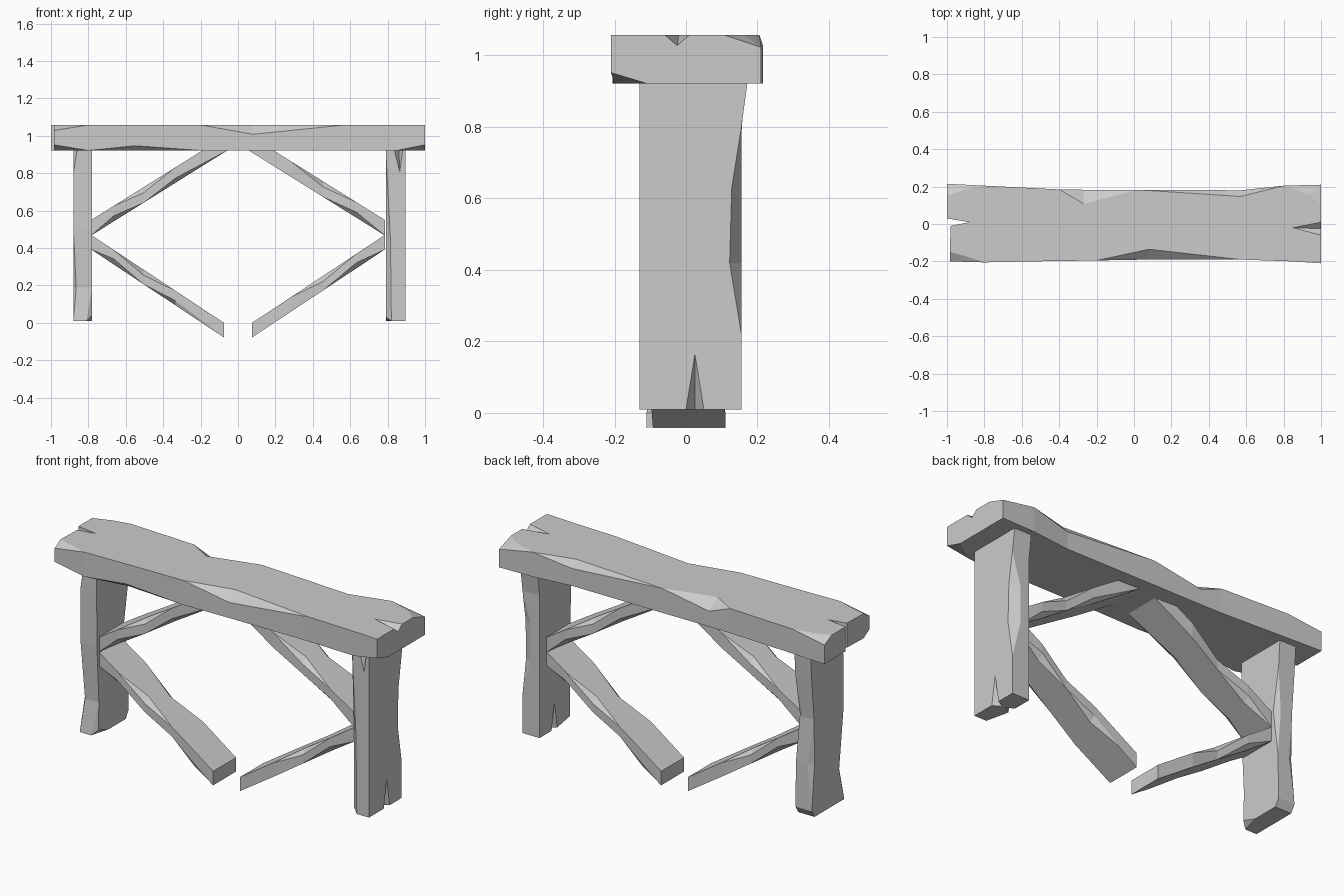
import bpy, bmesh
from mathutils import Matrix

cube = bpy.data.objects.get("Cube")
if cube:
    bpy.data.objects.remove(cube, do_unlink=True)

wood = bpy.data.materials.new("weathered_grey")
wood.use_nodes = True
GREY = (0.6, 0.6, 0.6, 1)
wood.diffuse_color = GREY
wood.node_tree.nodes["Principled BSDF"].inputs["Base Color"].default_value = GREY


def finish(name, bm):
    bmesh.ops.recalc_face_normals(bm, faces=bm.faces[:])
    mesh = bpy.data.meshes.new(name)
    bm.to_mesh(mesh)
    bm.free()
    mesh.materials.append(wood)
    obj = bpy.data.objects.new(name, mesh)
    bpy.context.collection.objects.link(obj)
    return obj


def plank(name, outline, low, high, matrix, top={}, bottom={}):
    """Extrude an outline; a chip (du, dv, depth) cuts back one rim corner."""
    bm = bmesh.new()

    def rim(level, chips, sign):
        face_ring, side_ring = [], []
        for i, (u, v) in enumerate(outline):
            side = bm.verts.new(matrix @ Matrix.Translation((u, v, level)).translation)
            cap = side
            if i in chips:
                du, dv, depth = chips[i]
                cap = bm.verts.new(matrix @ Matrix.Translation((u + du, v + dv, level)).translation)
                side.co = matrix @ Matrix.Translation((u, v, level - sign * depth)).translation
            face_ring.append(cap)
            side_ring.append(side)
        bm.faces.new(face_ring)
        return face_ring, side_ring

    rings = [*rim(high, top, 1), *reversed(rim(low, bottom, -1))]
    for a, b in zip(rings, rings[1:]):
        for i in range(len(outline)):
            j = (i + 1) % len(outline)
            corners = list(dict.fromkeys((a[i], b[i], b[j], a[j])))
            if len(corners) > 2:
                bm.faces.new(corners)
    return finish(name, bm)


# Top beam: worn edges, split ends
beam = [(-.985, -.2), (-.8, -.205), (-.55, -.2), (-.2, -.195), (.08, -.19),
        (.57, -.19), (.85, -.2), (1, -.21), (1, -.11), (1, -.06), (1, -.025),
        (1, .01), (1, .105), (1, .21), (.8, .205), (.57, .18), (.02, .183),
        (-.27, .183), (-.4, .185), (-.8, .205), (-1, .215), (-1, .15),
        (-1, .03), (-.88, .01), (-.98, -.01), (-.985, -.15)]
plank("top_beam", beam, .922, 1.058, Matrix(),
      top={0: (.095, .025, .03), 4: (0, .055, .05), 10: (-.15, .005, .03),
           13: (-.07, -.05, .035), 15: (0, -.033, .04), 17: (0, -.075, .05),
           20: (.1, -.03, .03)},
      bottom={0: (.09, .025, .03), 2: (0, .03, .025), 7: (-.07, .05, .03)})

# Legs: outlines in y and z, thickness along x
upright = Matrix(((0, 0, 1, 0), (1, 0, 0, 0), (0, 1, 0, 0), (0, 0, 0, 1)))
right_leg = plank("leg_right_side",
                  [(-.13, .01), (0, .01), (.025, .01), (.05, .01), (.155, .01),
                   (.155, .22), (.155, .42), (.155, .63), (.155, .8),
                   (.172, .925), (-.13, .925), (-.13, .45)],
                  .79, .895, upright,
                  top={2: (0, .155, .045), 6: (-.033, 0, .05), 7: (-.027, 0, .05)},
                  bottom={0: (.02, .02, .03), 2: (0, .15, .04), 11: (.02, 0, .025)})
plank("leg_left_side",
      [(-.13, .01), (-.02, .01), (.13, .01), (.155, .05), (.15, .3),
       (.135, .55), (.155, .78), (.165, .925), (-.125, .925), (-.125, .8),
       (-.122, .5), (-.105, .19)],
      -.88, -.78, upright,
      top={0: (.02, .03, .03), 5: (-.02, 0, .03)},
      bottom={4: (-.02, 0, .03), 8: (.03, 0, .02), 11: (.02, 0, .015)})

# Split at the top of one leg
bm = bmesh.new()
for co in ((.825, -.14, .94), (.888, -.14, .94), (.865, -.135, .79), (.86, -.09, .94)):
    bm.verts.new(co)
bmesh.ops.convex_hull(bm, input=bm.verts[:])
cutter = finish("split_cutter", bm)
cutter.hide_render = True
cutter.hide_viewport = True
cutter.display_type = 'WIRE'
split = right_leg.modifiers.new("split", 'BOOLEAN')
split.operation = 'DIFFERENCE'
split.object = cutter
split.solver = 'EXACT'
bpy.context.view_layer.update()
cut_mesh = bpy.data.meshes.new_from_object(
    right_leg.evaluated_get(bpy.context.evaluated_depsgraph_get()))
right_leg.modifiers.clear()
right_leg.data = cut_mesh
bpy.data.objects.remove(cutter, do_unlink=True)


# Diagonal braces: run inward from each leg, sheared to their slope
def brace(name, side, flip, start, slope, length, low, high, top, bottom):
    outline = [(0, -.1), (.12, -.105), (.28, -.095), (.45, -.1), (length, -.11),
               (length, .09), (.5, .1), (.33, .085), (.15, .1), (0, .1)]
    matrix = Matrix(((-side, 0, 0, side * .785), (0, flip, 0, 0),
                     (slope, 0, 1, start), (0, 0, 0, 1)))
    plank(name, outline, low, high, matrix, top, bottom)


for side, label, flip in ((-1, "left", 1), (1, "right", -1)):
    edge = {2: (0, .03, .03), 7: (0, -.03, .03)}
    under = {1: (0, .03, .03), 3: (0, .03, .025), 8: (0, -.03, .03)}
    # Ends are cut flush with the ground and with the beam
    brace("lower_brace_" + label, side, flip, .47, -.662, .71, -.078, 0,
          edge, {**under, 4: (-.118, 0, 0), 5: (-.118, 0, 0)})
    brace("upper_brace_" + label, side, flip, .467, .625, .73, 0, .083,
          {**edge, 4: (-.13, 0, 0), 5: (-.13, 0, 0)}, under)
